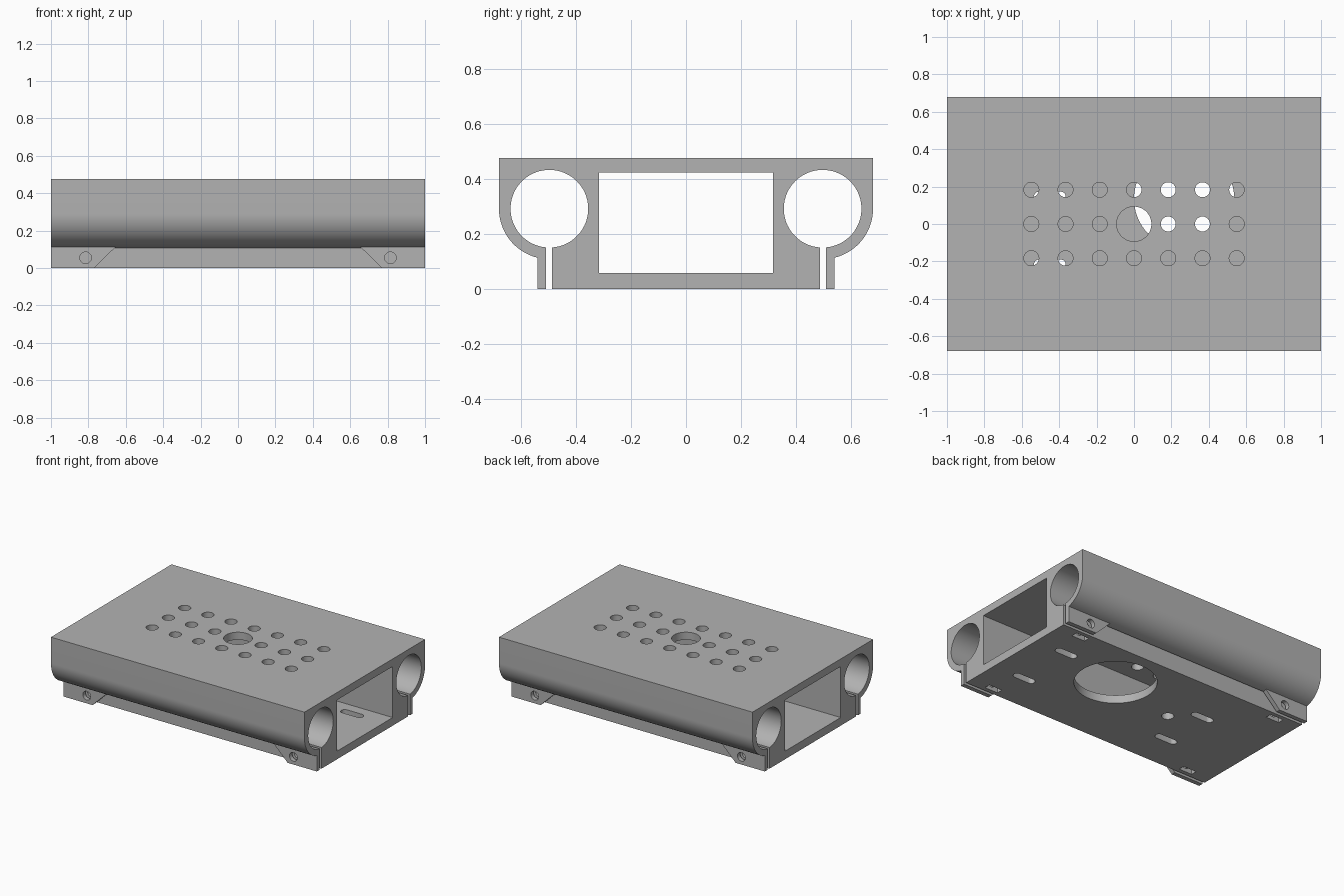
import bpy, bmesh
from math import pi, cos, sin, asin
from mathutils import Vector

if "Cube" in bpy.data.objects:
    bpy.data.objects.remove(bpy.data.objects["Cube"])

grey = bpy.data.materials.new("plain grey")
grey.use_nodes = True
colour = (0.448, 0.448, 0.448, 1)
grey.diffuse_color = colour
grey.node_tree.nodes["Principled BSDF"].inputs["Base Color"].default_value = colour

HEIGHT = 0.476
BORE_Y, BORE_Z, BORE_R, SHELL_R = 0.496, 0.291, 0.141, 0.183
SLOT_IN, SLOT_OUT, TAB_OUT = 0.487, 0.509, 0.54
SCREW_X, SCREW_Z = 0.815, 0.055


def prism(bm, points, direction):
    """Extrude a closed outline along a vector."""
    face = bm.faces.new([bm.verts.new(p) for p in points])
    new = bmesh.ops.extrude_face_region(bm, geom=[face])["geom"]
    verts = [v for v in new if isinstance(v, bmesh.types.BMVert)]
    bmesh.ops.translate(bm, verts=verts, vec=Vector(direction))


def box(bm, x, y, z):
    """Box from (low, high) pairs."""
    prism(bm, [(x[0], y[0], z[0]), (x[1], y[0], z[0]),
               (x[1], y[1], z[0]), (x[0], y[1], z[0])], (0, 0, z[1] - z[0]))


def rounded(cx, cy, r, half=0, n=40):
    """Circle, or a round-ended slot along the first axis."""
    angles = [2 * pi * (i + 0.5) / n for i in range(n)]
    return [(cx + r * cos(a) + (half if cos(a) > 0 else -half), cy + r * sin(a))
            for a in angles]


def arc(r, start, end, n):
    return [(BORE_Y + r * cos(start + (end - start) * i / n),
             BORE_Z + r * sin(start + (end - start) * i / n)) for i in range(n + 1)]


def make(name, bm):
    bmesh.ops.recalc_face_normals(bm, faces=bm.faces[:])
    mesh = bpy.data.meshes.new(name)
    bm.to_mesh(mesh)
    bm.free()
    mesh.materials.append(grey)
    obj = bpy.data.objects.new(name, mesh)
    bpy.context.collection.objects.link(obj)
    return obj


def combine(target, other, operation):
    """Apply a boolean and discard the helper."""
    mod = target.modifiers.new(operation, 'BOOLEAN')
    mod.operation, mod.object, mod.solver = operation, other, 'EXACT'
    bpy.context.view_layer.objects.active = target
    bpy.ops.object.modifier_apply(modifier=mod.name)
    bpy.data.objects.remove(other)


# Body: end profile with both split clamp bores, run along x
lip = SLOT_OUT - BORE_Y
half = [(BORE_Y + SHELL_R, HEIGHT)]
half += arc(SHELL_R, 0, -pi / 2 + asin(lip / SHELL_R), 24)
half += arc(BORE_R, -pi / 2 + asin(lip / BORE_R),
            1.5 * pi - asin((BORE_Y - SLOT_IN) / BORE_R), 64)
half += [(SLOT_IN, 0)]
outline = half + [(-y, z) for y, z in reversed(half)]
bm = bmesh.new()
prism(bm, [(-1, y, z) for y, z in outline], (2, 0, 0))
body = make("carriage_body", bm)

# Clamp tabs at the four corners
bm = bmesh.new()
for sx in (-1, 1):
    for sy in (-1, 1):
        tab = [(1, 0), (0.77, 0), (0.655, 0.112), (0.655, 0.125), (1, 0.125)]
        prism(bm, [(sx * x, sy * SLOT_OUT, z) for x, z in tab],
              (0, sy * (TAB_OUT - SLOT_OUT), 0))
combine(body, make("clamp_tabs", bm), 'UNION')

# Central tunnel
bm = bmesh.new()
box(bm, (-1.1, 1.1), (-0.315, 0.315), (0.058, 0.422))
combine(body, make("tunnel_cutter", bm), 'DIFFERENCE')

# Top hole grid with a large centre hole, then the floor openings
bm = bmesh.new()
for i in range(-3, 4):
    for j in (-1, 0, 1):
        r = 0.04 if (i or j) else 0.093
        prism(bm, [(x, y, 0.3) for x, y in rounded(i * 0.183, j * 0.183, r)], (0, 0, 0.3))
floor_openings = [
    (0.268, 0.135, 0.268, 0), (-0.269, 0.016, 0.04, 0),
    (0.75, 0.215, 0.027, 0.058), (0.75, -0.205, 0.027, 0.058),
    (-0.45, 0.146, 0.027, 0.058), (-0.45, -0.217, 0.027, 0.058)]
for cx, cy, r, h in floor_openings:
    n = 80 if r > 0.1 else 40
    prism(bm, [(x, y, -0.1) for x, y in rounded(cx, cy, r, h, n)], (0, 0, 0.25))
combine(body, make("hole_cutter", bm), 'DIFFERENCE')

# Clamp screw holes, then nut pockets open at the bottom
screws, nuts = bmesh.new(), bmesh.new()
for sx in (-1, 1):
    for sy in (-1, 1):
        prism(screws, [(x, sy * 0.65, z) for x, z in rounded(sx * SCREW_X, SCREW_Z, 0.031)],
              (0, -sy * 0.27, 0))
        box(nuts, (sx * SCREW_X - 0.052, sx * SCREW_X + 0.052),
            (sy * 0.435 - 0.022, sy * 0.435 + 0.022), (-0.1, 0.105))
combine(body, make("screw_cutter", screws), 'DIFFERENCE')
combine(body, make("nut_cutter", nuts), 'DIFFERENCE')

# Smooth bores, crisp edges
bpy.ops.object.select_all(action='DESELECT')
body.select_set(True)
bpy.context.view_layer.objects.active = body
bpy.ops.object.shade_smooth_by_angle(angle=pi / 6)
